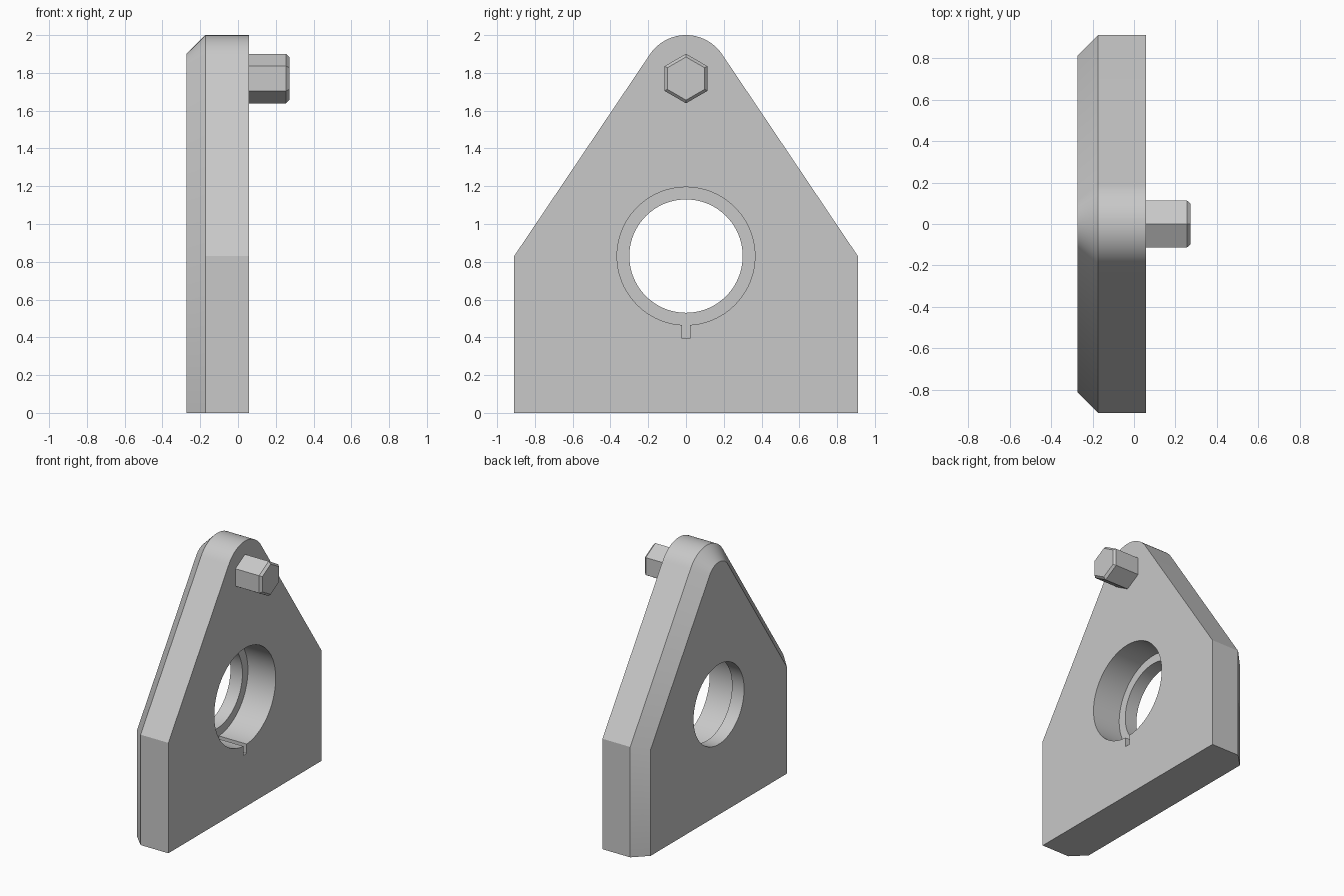
import bpy
import bmesh
from math import sin, cos, pi, radians, hypot, atan2, acos, tan

if "Cube" in bpy.data.objects:
    bpy.data.objects.remove(bpy.data.objects["Cube"], do_unlink=True)

grey = bpy.data.materials.new("plain grey")
grey.use_nodes = True
colour = (0.58, 0.58, 0.58, 1)
grey.diffuse_color = colour
grey.node_tree.nodes["Principled BSDF"].inputs["Base Color"].default_value = colour

# Main dimensions
BACK, CHAMFER, FACE = -0.273, -0.173, 0.058
HALF, SHOULDER, TIP_Z, TIP_R = 0.91, 0.83, 1.77, 0.23
HOLE_Z = 0.83


def loft(name, sections):
    """Solid skinned through (x, outline) sections, outlines being (y, z) points."""
    bm = bmesh.new()
    rings = [[bm.verts.new((x, y, z)) for y, z in pts] for x, pts in sections]
    for a, b in zip(rings, rings[1:]):
        for i in range(len(a)):
            j = (i + 1) % len(a)
            bm.faces.new((a[i], a[j], b[j], b[i]))
    bm.faces.new(rings[0][::-1])
    bm.faces.new(rings[-1])
    bmesh.ops.recalc_face_normals(bm, faces=bm.faces)
    mesh = bpy.data.meshes.new(name)
    bm.to_mesh(mesh)
    bm.free()
    mesh.materials.append(grey)
    obj = bpy.data.objects.new(name, mesh)
    bpy.context.collection.objects.link(obj)
    return obj


def circle(radius, z, count, start=0.0):
    return [(radius * cos(start + 2 * pi * i / count),
             z + radius * sin(start + 2 * pi * i / count)) for i in range(count)]


# Angle of the sloping edge's normal, tangent to the rounded tip
drop = SHOULDER - TIP_Z
slope = atan2(drop, HALF) + acos(TIP_R / hypot(HALF, drop))


def plate_outline(inset):
    """Plate silhouette, inset everywhere except along the base."""
    half = HALF - inset
    shoulder = SHOULDER - inset * tan(slope / 2)
    r, steps = TIP_R - inset, 24
    arc = []
    for i in range(steps + 1):
        a = slope + (pi - 2 * slope) * i / steps
        arc.append((r * cos(a), TIP_Z + r * sin(a)))
    return [(-half, 0), (half, 0), (half, shoulder)] + arc + [(-half, shoulder)]


def activate(obj):
    bpy.ops.object.select_all(action='DESELECT')
    obj.select_set(True)
    bpy.context.view_layer.objects.active = obj


def cut(target, cutter):
    cutter.hide_render = True
    mod = target.modifiers.new("cut", 'BOOLEAN')
    mod.operation = 'DIFFERENCE'
    mod.solver = 'EXACT'
    mod.object = cutter
    activate(target)
    bpy.ops.object.modifier_apply(modifier=mod.name)
    bpy.data.objects.remove(cutter, do_unlink=True)


# Chamfered plate
plate = loft("mounting_plate", [(BACK, plate_outline(0.1)),
                                (CHAMFER, plate_outline(0)),
                                (FACE, plate_outline(0))])

# Stepped bore with a keyway at the bottom
through = circle(0.30, HOLE_Z, 96)
bore = circle(0.365, HOLE_Z, 96)
key = [(-0.02, 0.395), (0.02, 0.395), (0.02, 0.6), (-0.02, 0.6)]
cut(plate, loft("through_hole", [(-0.5, through), (0.5, through)]))
cut(plate, loft("counterbore", [(CHAMFER, bore), (0.5, bore)]))
key_cutter = loft("keyway", [(CHAMFER, key), (0.5, key)])
cut(plate, key_cutter)
activate(plate)
bpy.ops.object.shade_smooth_by_angle(angle=radians(30))

# Hexagonal stud with a bevelled end
hexagon = circle(0.131, TIP_Z, 6, pi / 2)
hex_end = circle(0.114, TIP_Z, 6, pi / 2)
loft("hex_stud", [(FACE - 0.01, hexagon), (0.255, hexagon), (0.272, hex_end)])
